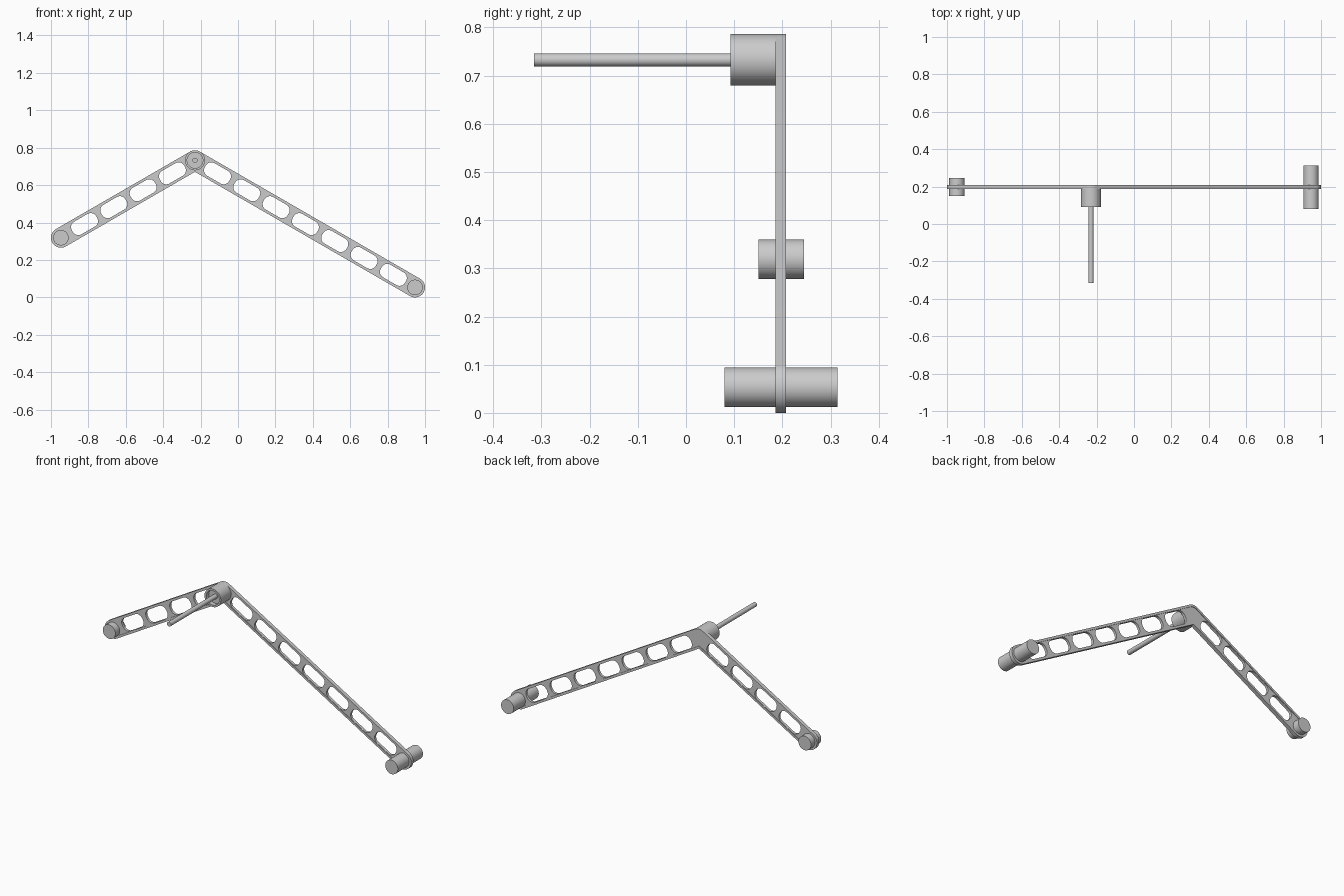
import bpy, bmesh
from math import radians, sin, cos, pi

if "Cube" in bpy.data.objects:
    bpy.data.objects.remove(bpy.data.objects["Cube"])

W = 0.0535                      # half width of the arms
A30 = radians(30)
P = (-0.23, 0.7325)             # elbow pivot (x, z)
L_LEN, R_LEN = 0.8275, 1.3585   # pivot to end distances
A = (P[0] - L_LEN * cos(A30), P[1] - L_LEN * sin(A30))
B = (P[0] + R_LEN * cos(A30), P[1] - R_LEN * sin(A30))
PLATE_Y = 0.197


def arc(c, r, a0, a1, n):
    return [(c[0] + r * cos(radians(a0 + (a1 - a0) * i / n)),
             c[1] + r * sin(radians(a0 + (a1 - a0) * i / n))) for i in range(n + 1)]


def bent_outline(w):
    """Outline of the two-armed bracket at offset w from its centre line."""
    return (arc(P, w, 60, 120, 12) + arc(A, w, 120, 300, 28)
            + [(P[0], P[1] - w / sin(radians(60)))] + arc(B, w, 240, 420, 28))


def slot(side, dist, half_len=0.075, half_h=0.039, r=0.034):
    """Rounded slot centred at a distance from the pivot along one arm."""
    ang = -A30 if side > 0 else A30
    cx, cz = P[0] + side * dist * cos(A30), P[1] - dist * sin(A30)
    pts = []
    for sx, sz, a in ((1, 1, 0), (-1, 1, 90), (-1, -1, 180), (1, -1, 270)):
        pts += arc((sx * (half_len - r), sz * (half_h - r)), r, a, a + 90, 8)
    return [(cx + x * cos(ang) - z * sin(ang), cz + x * sin(ang) + z * cos(ang))
            for x, z in pts]


def smooth(ob):
    bpy.ops.object.select_all(action='DESELECT')
    ob.select_set(True)
    bpy.context.view_layer.objects.active = ob
    bpy.ops.object.shade_smooth_by_angle(angle=radians(30))


def plate(name, loops, thickness):
    """Filled, extruded flat shape; loops after the first are holes."""
    cu = bpy.data.curves.new(name, 'CURVE')
    cu.dimensions = '2D'
    cu.fill_mode = 'BOTH'
    cu.extrude = thickness / 2
    for pts in loops:
        sp = cu.splines.new('POLY')
        sp.points.add(len(pts) - 1)
        for p, (x, z) in zip(sp.points, pts):
            p.co = (x, z, 0, 1)
        sp.use_cyclic_u = True
    ob = bpy.data.objects.new(name, cu)
    bpy.context.collection.objects.link(ob)
    ob.location.y = PLATE_Y
    ob.rotation_euler.x = pi / 2
    bpy.ops.object.select_all(action='DESELECT')
    ob.select_set(True)
    bpy.context.view_layer.objects.active = ob
    bpy.ops.object.convert(target='MESH')
    smooth(bpy.context.object)


def turned(name, centre, profile, n=48):
    """Part turned about the y axis from (radius, y) points, capped at both ends."""
    bm = bmesh.new()
    rings = [[bm.verts.new((centre[0] + r * cos(2 * pi * i / n), y,
                            centre[1] + r * sin(2 * pi * i / n))) for i in range(n)]
             for r, y in profile]
    for a, b in zip(rings, rings[1:]):
        for i in range(n):
            j = (i + 1) % n
            bm.faces.new((a[i], a[j], b[j], b[i]))
    bm.faces.new(rings[0])
    bm.faces.new(rings[-1])
    bmesh.ops.recalc_face_normals(bm, faces=bm.faces)
    me = bpy.data.meshes.new(name)
    bm.to_mesh(me)
    bm.free()
    ob = bpy.data.objects.new(name, me)
    bpy.context.collection.objects.link(ob)
    smooth(ob)


# Bracket: raised rim around a thinner slotted web
slots = [slot(-1, 0.139 + 0.181 * i) for i in range(4)]
slots += [slot(1, 0.139 + 0.181 * i) for i in range(7)]
plate("arm_rim", [bent_outline(W), bent_outline(0.041)], 0.022)
plate("arm_web", [bent_outline(0.046)] + slots, 0.015)

# Elbow hub with a shallow cup in front, and the long rod through it
turned("elbow_hub", P, [(0.042, 0.117), (0.042, 0.092), (W, 0.092), (W, 0.2)])
turned("elbow_rod", P, [(0.0135, -0.315), (0.0135, 0.13)], 32)

# Pins at the arm ends
turned("short_end_pin", A, [(0.0412, 0.15), (0.0412, 0.245)])
turned("long_end_pin", B, [(0.0412, 0.08), (0.0412, 0.314)])
